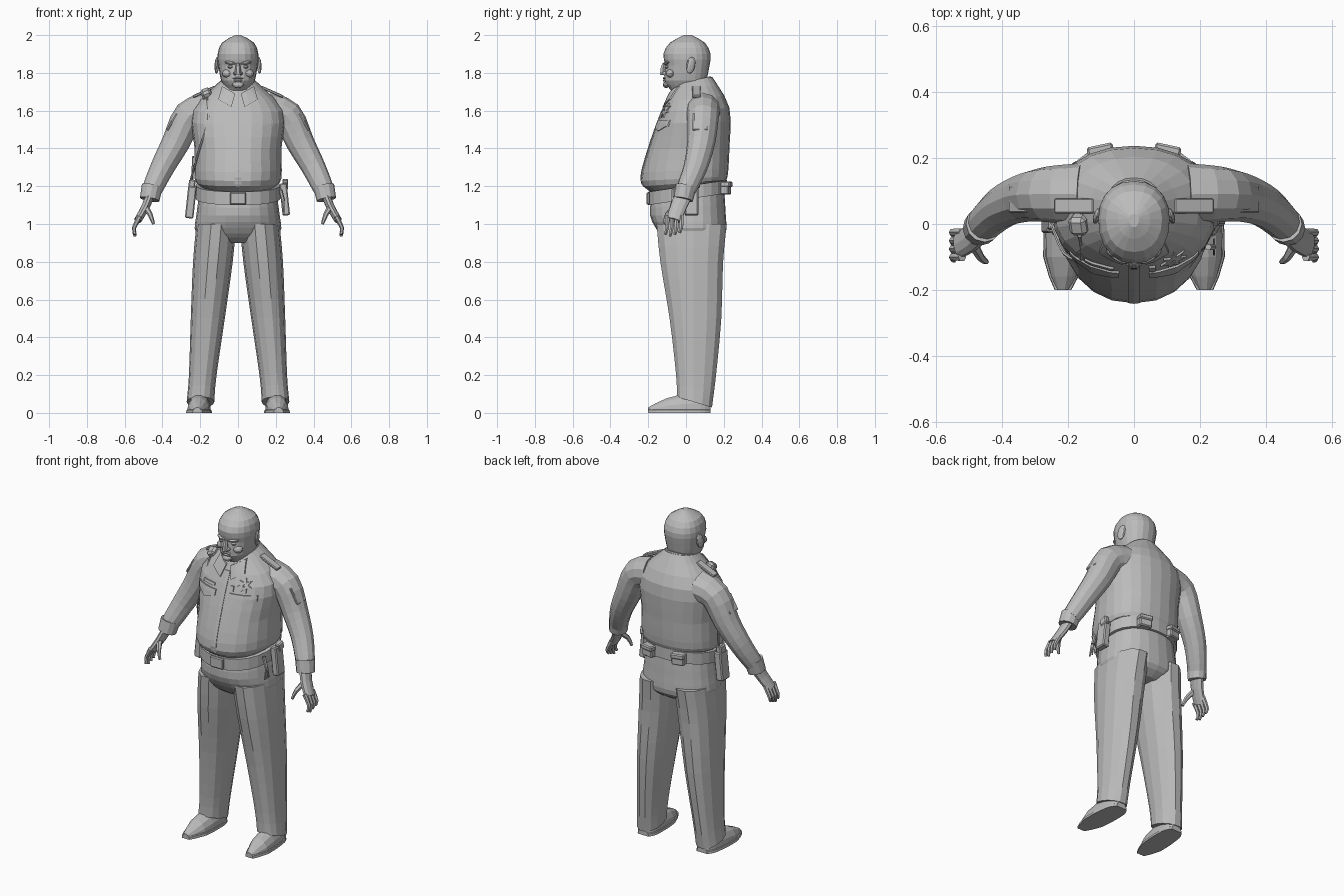
import bpy, bmesh
from math import cos, sin, pi, radians, copysign
from mathutils import Vector, Matrix, Euler
from mathutils.bvhtree import BVHTree

old = bpy.data.objects.get("Cube")
if old:
    bpy.data.objects.remove(old)

shade = (.5, .5, .5, 1)
grey = bpy.data.materials.new("plain_grey")
grey.use_nodes = True
grey.diffuse_color = shade
grey.node_tree.nodes["Principled BSDF"].inputs["Base Color"].default_value = shade


def finish(name, bm, mirror):
    bmesh.ops.recalc_face_normals(bm, faces=bm.faces)
    mesh = bpy.data.meshes.new(name)
    bm.to_mesh(mesh)
    bm.free()
    mesh.materials.append(grey)
    obj = bpy.data.objects.new(name, mesh)
    bpy.context.collection.objects.link(obj)
    if mirror:
        obj.modifiers.new("Mirror", "MIRROR").use_mirror_merge = False
    return obj


def spline(keys, steps):
    """Smooth curve through key tuples."""
    keys = [Vector(k) for k in keys]
    padded = [keys[0]] + keys + [keys[-1]]
    points = []
    for a, b, c, d in zip(padded, padded[1:], padded[2:], padded[3:]):
        for i in range(steps):
            t = i / steps
            bend = (c - a) * t * (1 - t) ** 2 - (d - b) * t * t * (1 - t)
            points.append(b + (c - b) * t * t * (3 - 2 * t) + bend / 2)
    return points + [keys[-1]]


def skin(name, rings, sides, mirror=False, power=2.2):
    """Skin rings of centre, side vector, plus vector and minus vector."""
    bm = bmesh.new()
    loops = []
    for centre, side, plus, minus in rings:
        loop = []
        for i in range(sides):
            ca, sa = cos(2 * pi * i / sides), sin(2 * pi * i / sides)
            across = side * copysign(abs(ca) ** (2 / power), ca)
            along = (plus if sa > 0 else minus) * abs(sa) ** (2 / power)
            loop.append(bm.verts.new(centre + across + along))
        loops.append(loop)
    for a, b in zip(loops, loops[1:]):
        for i in range(sides):
            j = (i + 1) % sides
            bm.faces.new((a[i], a[j], b[j], b[i]))
    bm.faces.new(loops[0])
    bm.faces.new(loops[-1])
    return finish(name, bm, mirror)


def stack(name, keys, sides=20, steps=3, tilts=(0, 0), middle=.04, offset=None):
    """Level rings of height, half width, front depth, back depth; the ends may tilt."""
    rows = spline(keys, steps)
    rings = []
    for i, (z, width, front, back) in enumerate(rows):
        s = i / (len(rows) - 1)
        slope = Vector((0, 1, tilts[0] * (1 - s) ** 4 + tilts[1] * s ** 4))
        centre = Vector((offset(z) if offset else 0, 0, z)) + slope * middle
        rings.append((centre, Vector((width, 0, 0)), slope * (back - middle), -slope * (front + middle)))
    return skin(name, rings, sides, offset is not None)


def tube(name, keys, start, end, sides=6, steps=2, wide=1, mirror=False):
    """Tapered tube along a smooth path."""
    path = spline(keys, steps)
    rings = []
    for i, point in enumerate(path):
        along = (path[min(i + 1, len(path) - 1)] - path[max(i - 1, 0)]).normalized()
        radius = start + (end - start) * i / (len(path) - 1)
        across = (Vector((0, 1, 0)) - along * along.y).normalized()
        rings.append((point, along.cross(across) * radius, across * radius * wide, -across * radius * wide))
    return skin(name, rings, sides, mirror, power=2)


def solid(name, loc, size, turn=(0, 0, 0), round_shape=False, bevel=.006, mirror=False):
    """Bevelled box, or a faceted ball when round."""
    bm = bmesh.new()
    matrix = Matrix.LocRotScale(Vector(loc), Euler([radians(a) for a in turn]), Vector(size))
    if round_shape:
        bmesh.ops.create_uvsphere(bm, u_segments=10, v_segments=6, radius=.5, matrix=matrix)
    else:
        bmesh.ops.create_cube(bm, size=1, matrix=matrix)
        bmesh.ops.bevel(bm, geom=bm.edges[:], offset=min(bevel, min(size) / 4), segments=1, affect="EDGES")
    return finish(name, bm, mirror)


# Shirt body with overhanging belly
shirt = stack("shirt", [(1.2, .2, .19, .2), (1.24, .23, .24, .22), (1.4, .23, .2, .23),
                        (1.6, .24, .13, .23), (1.75, .09, .06, .14)], sides=24, tilts=(.15, .2))
tree = BVHTree.FromPolygons([v.co for v in shirt.data.vertices], [p.vertices for p in shirt.data.polygons])


def plate(name, shape, mirror=False, depth=.007, columns=14, rows=6):
    """Thin plate laid on the shirt front; shape maps a unit square to x and z."""
    bm = bmesh.new()
    grid = []
    for j in range(rows + 1):
        line = []
        for i in range(columns + 1):
            x, z = shape(i / columns, j / rows)
            hit = tree.ray_cast(Vector((x, -1, z)), Vector((0, 1, 0)))[0]
            line.append(bm.verts.new((x, (hit.y if hit else -.06) - depth, z)))
        grid.append(line)
    for a, b in zip(grid, grid[1:]):
        for i in range(columns):
            bm.faces.new((a[i], a[i + 1], b[i + 1], b[i]))
    made = bmesh.ops.extrude_face_region(bm, geom=bm.faces[:])["geom"]
    bmesh.ops.translate(bm, vec=(0, depth, 0), verts=[g for g in made if isinstance(g, bmesh.types.BMVert)])
    return finish(name, bm, mirror)


def star(u, v):
    radius = (.03 + .01 * cos(14 * pi * u)) * (1 - .8 * v)
    return .12 + radius * sin(2 * pi * u), 1.6 + radius * cos(2 * pi * u)


# Shirt details
plate("button_placket", lambda u, v: (.036 * (u - .5), 1.66 - .45 * v), depth=.004, columns=2, rows=12)
plate("pocket_flaps", lambda u, v: (.045 + .15 * u, 1.55 - v * (.045 - .012 * cos(2 * pi * u))), mirror=True)
plate("collar_wings", lambda u, v: (.015 + .07 * u + .02 * v, 1.69 + .04 * u - .07 * v), mirror=True, depth=.009)
plate("name_plate", lambda u, v: (-.06 - .09 * u, 1.58 - .015 * v))
plate("service_pin", lambda u, v: (.045 + .02 * u, 1.59 - .03 * v))
plate("star_badge", star)
stack("collar", [(1.71, .1, .06, .15), (1.75, .085, .05, .13)], steps=1, tilts=(.3, .25))
solid("epaulettes", (.18, .055, 1.7), (.13, .045, .015), turn=(0, 24, 0), mirror=True)
solid("sleeve_patches", (.35, .075, 1.54), (.012, .08, .1), turn=(0, -30, 0), mirror=True)

# Sleeves, cuffs and hands
tube("sleeves", [(.16, .09, 1.6), (.26, .09, 1.57), (.33, .08, 1.43), (.4, .05, 1.3), (.456, 0, 1.18)],
     start=.095, end=.053, sides=12, steps=3, mirror=True)
tube("cuffs", [(.454, 0, 1.2), (.468, -.015, 1.13)], start=.056, end=.052, sides=12, steps=1, mirror=True)
tube("palms", [(.466, -.015, 1.15), (.49, -.04, 1.09), (.53, -.065, 1.02)],
     start=.024, end=.02, sides=10, wide=2, mirror=True)
for i, finger in enumerate(("index", "middle", "ring", "little")):
    y = .025 * i - .1
    tube(finger + "_fingers", [(.52, y, 1.04), (.55, y, .98), (.545, y - .01, .935 + .01 * abs(i - 1))],
         start=.014, end=.008, mirror=True)
tube("thumbs", [(.49, -.055, 1.09), (.465, -.1, 1.05), (.447, -.115, 1)], start=.018, end=.008, mirror=True)

# Trousers
stack("trouser_seat", [(1.18, .2, .18, .2), (1.05, .22, .19, .21), (.95, .22, .14, .21), (.9, .1, .08, .15)],
      sides=24, tilts=(.15, 0))
stack("trouser_legs", [(1, .105, .16, .22), (.8, .105, .14, .2), (.5, .09, .09, .19),
                       (.2, .073, .055, .16), (.07, .073, .05, .14)],
      sides=14, tilts=(0, -.3), offset=lambda z: .205 - .09 * z)

# Shoes, flat underneath, on wider soles
last = spline([(.13, .03, .05), (.1, .05, .09), (.04, .06, .11), (-.1, .06, .08), (-.2, .02, .03)], 2)
for part, grow, top in (("shoes", 0, 1), ("soles", .005, .02)):
    skin(part, [(Vector((.205 - .05 * y, y, 0)), Vector((width + grow, 0, 0)),
                 Vector((0, 0, min(height, top))), Vector()) for y, width, height in last],
         sides=14, mirror=True, power=2.2 if top == 1 else 6)

# Belt and carried gear
stack("belt", [(1.13, .225, .2, .216), (1.2, .225, .2, .216)], sides=24, steps=1, tilts=(.15, .15))
solid("belt_buckle", (0, -.2, 1.135), (.085, .02, .065))
solid("back_pouches", (.1, .21, 1.19), (.075, .045, .07), turn=(0, 0, -12), mirror=True)
solid("pouch_lids", (.1, .215, 1.21), (.08, .05, .03), turn=(0, 0, -12), mirror=True)
solid("radio_holder", (-.25, .01, 1.115), (.045, .075, .17), turn=(0, 6, 0))
solid("radio_body", (-.245, .01, 1.2), (.035, .055, .07), turn=(0, 6, 0))
tube("radio_antenna", [(-.243, .03, 1.23), (-.238, .03, 1.36)], start=.006, end=.004)
solid("holster", (.247, .03, 1.13), (.04, .07, .17), turn=(0, -6, 0))
solid("holster_grip", (.25, .045, 1.21), (.03, .05, .05), turn=(15, 0, 0))
tube("key_strap", [(.225, -.07, 1.18), (.24, -.07, 1.12)], start=.01, end=.01)
for i in (-1, 0, 1):
    solid("key", (.243, .013 * i - .07, 1.085), (.006, .01, .07), turn=(14 * i, 0, 0))

# Shoulder microphone and its cord
solid("shoulder_microphone", (-.165, 0, 1.685), (.055, .06, .06), turn=(25, -20, 0), bevel=.012)
tube("microphone_cord", [(-.165, -.035, 1.67), (-.16, -.105, 1.55), (-.21, -.09, 1.38), (-.25, 0, 1.23)],
     start=.006, end=.006, steps=3)

# Head and ears
stack("head", [(1.68, .085, .05, .12), (1.72, .07, .09, .11), (1.76, .09, .115, .11), (1.84, .104, .11, .125),
               (1.9, .108, .12, .13), (1.96, .085, .085, .1), (2, .015, .01, .03)], steps=2, middle=.015)
solid("ears", (.112, .025, 1.84), (.022, .05, .09), turn=(-12, 0, 18), round_shape=True, mirror=True)

# Face
tube("nose", [(0, -.115, 1.85), (0, -.122, 1.82), (0, -.12, 1.79)], start=.01, end=.02)
for part, loc, size, tip, turn in (
        ("nostrils", (.016, -.114, 1.797), (.02, .03, .02), 0, 0),
        ("brows", (.042, -.104, 1.853), (.065, .025, .018), -8, 24),
        ("eyes", (.04, -.098, 1.832), (.03, .025, .018), 0, 20),
        ("cheeks", (.056, -.08, 1.797), (.06, .05, .045), 0, 30)):
    solid(part, loc, size, turn=(0, tip, turn), round_shape=True, mirror=True)
solid("upper_lip", (0, -.113, 1.772), (.06, .02, .012), round_shape=True)
solid("lower_lip", (0, -.113, 1.76), (.05, .02, .014), round_shape=True)
solid("chin", (0, -.105, 1.737), (.065, .035, .035), round_shape=True)
